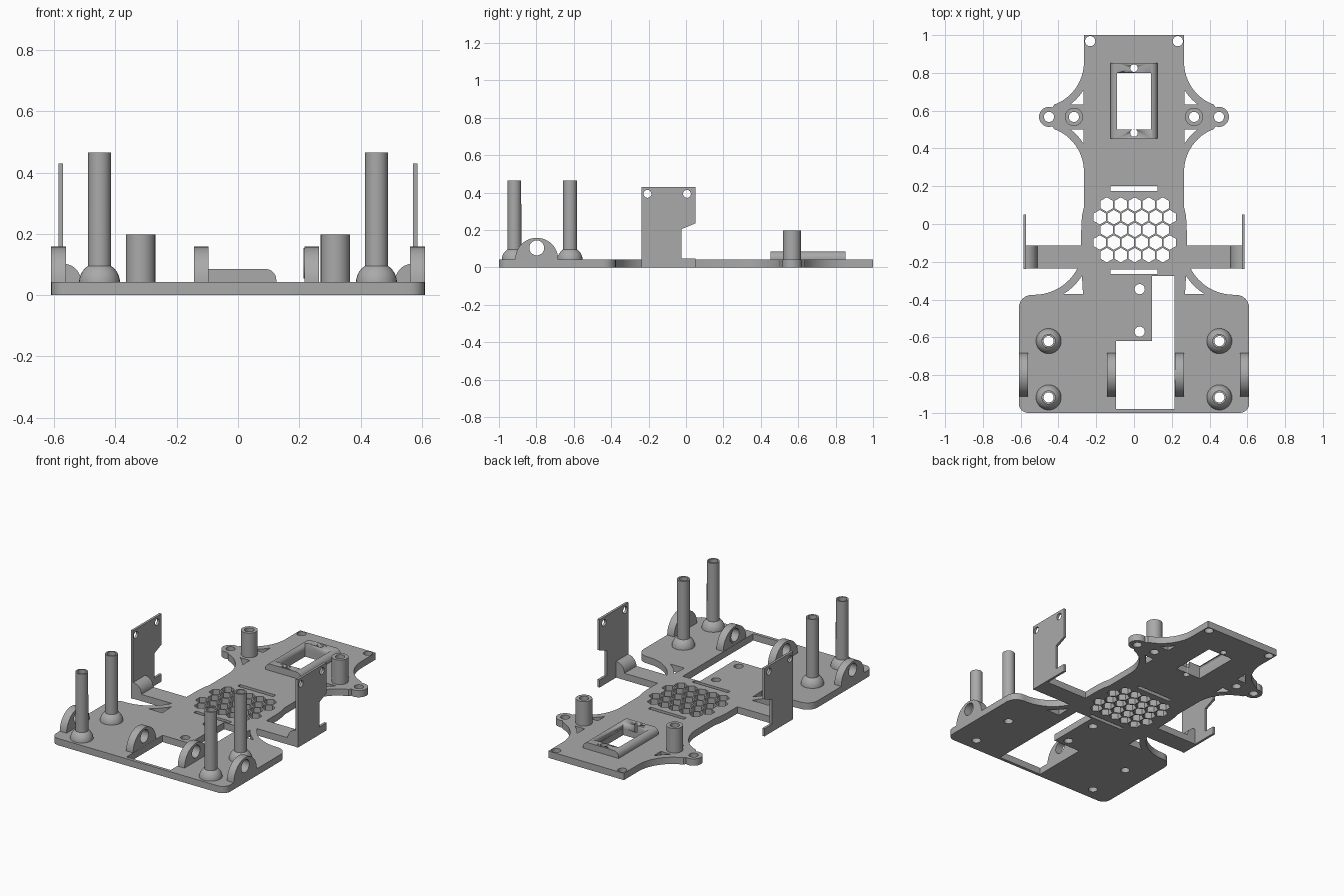
import bpy, bmesh, math
from mathutils import Matrix

cube = bpy.data.objects.get("Cube")
if cube:
    bpy.data.objects.remove(cube, do_unlink=True)

grey = bpy.data.materials.new("plain grey")
grey.use_nodes = True
COLOUR = (0.4, 0.4, 0.4, 1)
grey.diffuse_color = COLOUR
grey.node_tree.nodes["Principled BSDF"].inputs["Base Color"].default_value = COLOUR

T = 0.043           # base plate thickness
POST_X, POST_YS = 0.452, (-0.62, -0.918)
EAR_Y, EAR_X, BOSS_X = 0.567, 0.45, 0.318
BORE = 0.027


def arc(cx, cy, r, a0, a1, n=12):
    angles = [math.radians(a0 + (a1 - a0) * i / n) for i in range(n + 1)]
    return [(cx + r * math.cos(a), cy + r * math.sin(a)) for a in angles]


def circle(cx, cy, r, n=24):
    return arc(cx, cy, r, 0, 360, n)[:-1]


def rect(x0, y0, x1, y1):
    return [(x0, y0), (x1, y0), (x1, y1), (x0, y1)]


def flip(points):
    return [(-x, y) for x, y in points]


def finish(obj):
    """Weld, colour and shade one part."""
    bm = bmesh.new()
    bm.from_mesh(obj.data)
    bmesh.ops.remove_doubles(bm, verts=bm.verts, dist=0.0001)
    bmesh.ops.recalc_face_normals(bm, faces=bm.faces)
    bm.to_mesh(obj.data)
    bm.free()
    obj.data.materials.clear()
    obj.data.materials.append(grey)
    bpy.ops.object.select_all(action='DESELECT')
    obj.select_set(True)
    bpy.context.view_layer.objects.active = obj
    bpy.ops.object.shade_smooth_by_angle(angle=math.radians(35))
    return obj


def slab(name, loops, depth, location=(0, 0, 0), rotation=(0, 0, 0)):
    """Extruded flat shape; the first loop is the outline, the rest are holes."""
    curve = bpy.data.curves.new(name, 'CURVE')
    curve.dimensions = '2D'
    curve.fill_mode = 'BOTH'
    curve.extrude = depth / 2
    for loop in loops:
        spline = curve.splines.new('POLY')
        spline.points.add(len(loop) - 1)
        for point, (x, y) in zip(spline.points, loop):
            point.co = (x, y, 0, 1)
        spline.use_cyclic_u = True
    obj = bpy.data.objects.new(name, curve)
    bpy.context.collection.objects.link(obj)
    obj.location, obj.rotation_euler = location, rotation
    bpy.ops.object.select_all(action='DESELECT')
    obj.select_set(True)
    bpy.context.view_layer.objects.active = obj
    bpy.ops.object.convert(target='MESH')
    return finish(bpy.context.object)


def lathe(name, profile, x, y, steps=32):
    """Closed (radius, height) profile spun about a vertical axis."""
    bm = bmesh.new()
    verts = [bm.verts.new((r, 0, z)) for r, z in profile]
    edges = [bm.edges.new((v, verts[i - 1])) for i, v in enumerate(verts)]
    bmesh.ops.spin(bm, geom=verts + edges, cent=(0, 0, 0), axis=(0, 0, 1),
                   angle=math.tau, steps=steps, use_merge=True)
    mesh = bpy.data.meshes.new(name)
    bm.to_mesh(mesh)
    bm.free()
    obj = bpy.data.objects.new(name, mesh)
    obj.location = (x, y, 0)
    bpy.context.collection.objects.link(obj)
    return finish(obj)


SIDEWAYS = (math.pi / 2, 0, math.pi / 2)   # profile in y-z, depth along x
UPRIGHT = (math.pi / 2, 0, 0)              # profile in x-z, depth along y

# Base plate outline, left half from the front to the rear, then mirrored
STRUT_X, FRONT_Y, FRONT_R = 0.53, -0.115, 0.26
REAR_X, REAR_DY, REAR_R = 0.505, 0.29, 0.24
half = arc(0.56, -0.95, 0.05, -90, 0, 6) + arc(0.54, -0.445, 0.07, 0, 90, 6)
half += arc(STRUT_X, FRONT_Y, FRONT_R, 270, 207.5)
half += [(0.585, -0.235), (0.585, -0.115), (0.28, -0.115),
         (0.279, 0.0), (0.274, 0.05), (0.265, 0.09)]
half += arc(REAR_X, EAR_Y - REAR_DY, REAR_R, 180, 110)
half += arc(EAR_X, EAR_Y, 0.053, -110, 110, 16)
half += arc(REAR_X, EAR_Y + REAR_DY, REAR_R, 250, 180)
half += [(0.265, 1.0)]
outline = half + flip(half)[::-1]

# Holes repeated on both sides: strut gaps, ears, bosses, posts, rear corners
gaps = [arc(STRUT_X, FRONT_Y, 0.3, 238, 212, 8) + [(0.27, -0.372)]]
for s in (-1, 1):
    curve = [(x, EAR_Y + s * (y - EAR_Y)) for x, y in
             arc(REAR_X, EAR_Y + REAR_DY, 0.28, 233, 213, 8)]
    gaps.append(curve + [(0.267, curve[-1][1]), (0.267, curve[0][1])])
paired = gaps + [circle(EAR_X, EAR_Y, BORE), circle(BOSS_X, EAR_Y, BORE),
                 circle(0.232, 0.968, BORE)]
paired += [circle(POST_X, y, BORE) for y in POST_YS]
holes = paired + [flip(h) for h in paired]

# Central holes: opening, slots, mounting holes and honeycomb vent
holes.append([(-0.095, -0.98), (0.215, -0.98), (0.215, -0.275),
              (0.095, -0.275), (0.095, -0.62), (-0.095, -0.62)])
holes += [rect(-0.125, 0.175, 0.125, 0.2), rect(-0.125, -0.265, 0.125, -0.241)]
holes += [circle(0.03, -0.345, BORE), circle(0.03, -0.57, BORE)]
WINDOW = rect(-0.09, 0.5, 0.09, 0.8)
SCREWS = [circle(0, 0.825, 0.02), circle(0, 0.482, 0.02)]
holes += [WINDOW] + SCREWS
for row in range(5):
    count = 5 + row % 2
    for i in range(count):
        cx = 0.004 + (i - (count - 1) / 2) * 0.074
        holes.append(arc(cx, 0.103 - row * 0.067, 0.0385, 30, 330, 5))
slab("base_plate", [outline] + holes, T, (0, 0, T / 2))

# Raised window frame with rounded long edges
TOP = 0.085
profile = [(-0.125, T - 0.003), (0.125, T - 0.003)]
profile += arc(0.09, TOP - 0.035, 0.035, 0, 90, 8) + arc(-0.09, TOP - 0.035, 0.035, 90, 180, 8)
frame = slab("window_frame", [profile], 0.4, (0, 0.652, 0), UPRIGHT)
for loop in [WINDOW] + SCREWS:
    cutter = slab("frame_cutter", [loop], 0.3, (0, 0, 0.05))
    cutter.hide_render = True
    cut = frame.modifiers.new("cut", 'BOOLEAN')
    cut.operation, cut.solver, cut.object = 'DIFFERENCE', 'EXACT', cutter
    bpy.context.view_layer.objects.active = frame
    bpy.ops.object.modifier_apply(modifier=cut.name)
    bpy.data.objects.remove(cutter, do_unlink=True)

# Tall hollow posts on domed feet, and short hollow bosses
dome = arc(0, T - 0.003, 0.067, 0, 56, 8)
post = [(BORE, T - 0.003)] + dome + [(0.037, 0.465), (BORE, 0.465)]
boss = [(BORE, T - 0.003), (0.048, T - 0.003), (0.048, 0.198), (BORE, 0.198)]
wall = [(-0.237, 0), (0.05, 0), (0.05, 0.048), (-0.023, 0.048),
        (-0.023, 0.205), (0.05, 0.235), (0.05, 0.43), (-0.237, 0.43)]
wall_holes = [circle(-0.206, 0.393, 0.021), circle(0.005, 0.393, 0.021)]
for side, s in (("left", 1), ("right", -1)):
    for place, y in zip(("rear", "front"), POST_YS):
        lathe(f"{side}_{place}_post", post, s * POST_X, y)
    lathe(f"{side}_boss", boss, s * BOSS_X, EAR_Y)

    # Notched side wall and the rounded fillet at its foot
    slab(f"{side}_wall", [wall] + wall_holes, 0.015, (s * 0.578, 0, 0), SIDEWAYS)
    fillet = [(0.572, T - 0.003)] + arc(0.572, T, 0.06, 90, 180, 10)
    fillet.append((0.512, T - 0.003))
    slab(f"{side}_wall_fillet", [fillet if s > 0 else flip(fillet)], 0.12,
         (0, -0.175, 0), UPRIGHT)

# Half-round axle lugs
lug = [(0.118, T - 0.003)] + arc(0, T, 0.115, 0, 180, 24) + [(-0.118, T - 0.003)]
for name, x in (("right_outer", -0.586), ("right_inner", -0.12),
                ("left_inner", 0.241), ("left_outer", 0.586)):
    slab(f"{name}_lug", [lug, circle(0, 0.104, 0.04)], 0.048, (x, -0.798, 0), SIDEWAYS)
# Thin collar on one inner lug
slab("inner_lug_collar", [circle(0, 0.104, 0.05), circle(0, 0.104, 0.04)], 0.006,
     (0.217, -0.798, 0), SIDEWAYS)
